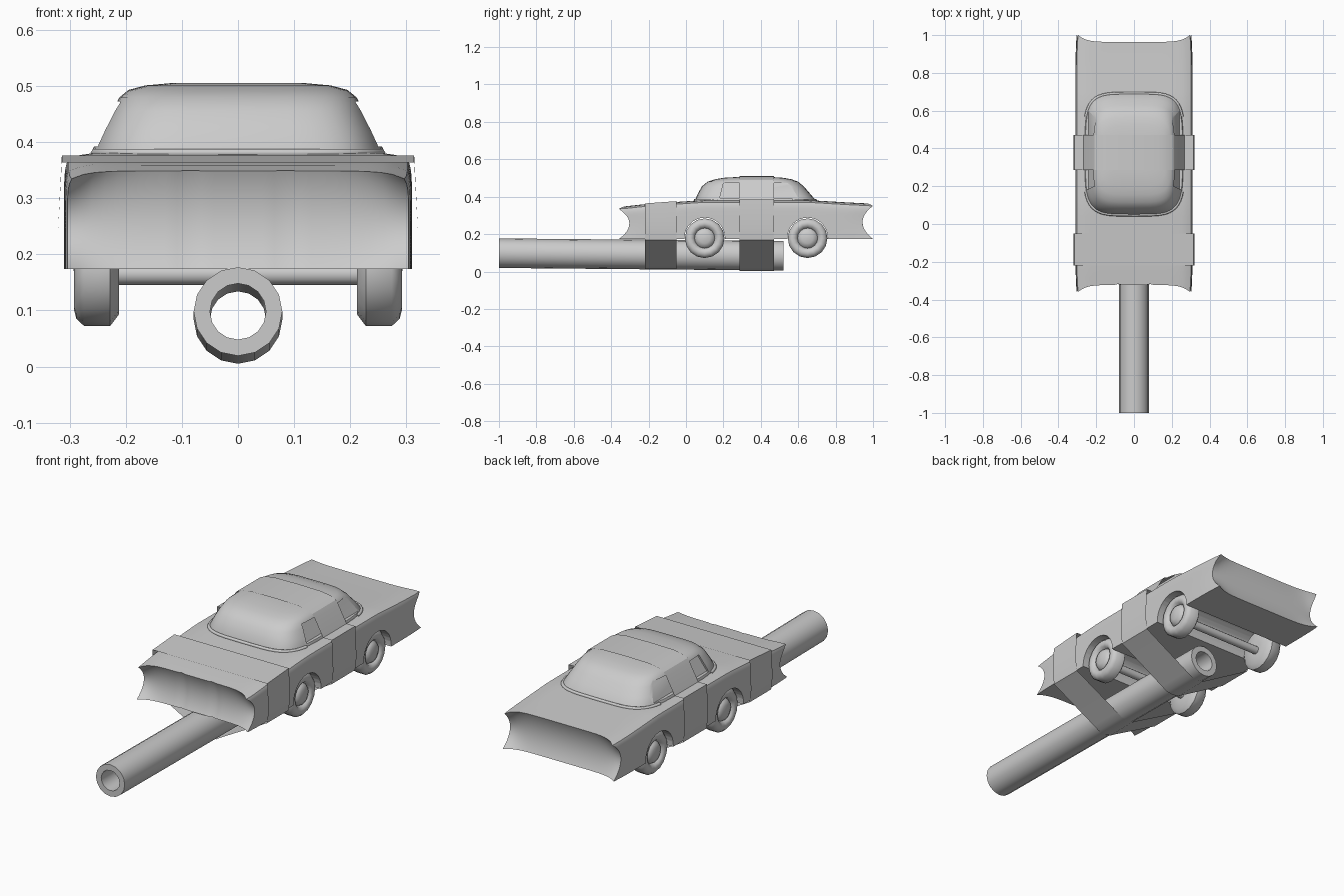
import bpy, bmesh, math
from mathutils import Matrix, Vector

if "Cube" in bpy.data.objects:
    bpy.data.objects.remove(bpy.data.objects["Cube"])


def finish(name, bm, angle=35, recalc=True):
    if recalc:
        bmesh.ops.recalc_face_normals(bm, faces=bm.faces)
    me = bpy.data.meshes.new(name)
    bm.to_mesh(me)
    bm.free()
    ob = bpy.data.objects.new(name, me)
    bpy.context.collection.objects.link(ob)
    smooth(ob, angle)
    return ob


def activate(ob):
    bpy.ops.object.select_all(action='DESELECT')
    ob.select_set(True)
    bpy.context.view_layer.objects.active = ob


def smooth(ob, angle):
    activate(ob)
    bpy.ops.object.shade_smooth_by_angle(angle=math.radians(angle))


def loft(bm, rings, closed=False, caps=False):
    rows = [[bm.verts.new(p) for p in r] for r in rings]
    n = len(rows[0])
    pairs = list(zip(rows, rows[1:]))
    if closed:
        pairs.append((rows[-1], rows[0]))
    for a, b in pairs:
        for i in range(n):
            j = (i + 1) % n
            bm.faces.new((a[i], a[j], b[j], b[i]))
    if caps:
        bm.faces.new(rows[0])
        bm.faces.new(rows[-1])


def cut(ob, cutter):
    cutter.hide_render = True
    mod = ob.modifiers.new("cut", 'BOOLEAN')
    mod.operation = 'DIFFERENCE'
    mod.solver = 'EXACT'
    mod.object = cutter
    activate(ob)
    bpy.ops.object.modifier_apply(modifier="cut")
    bpy.data.objects.remove(cutter, do_unlink=True)


def interp(t, pts):
    for (a, va), (b, vb) in zip(pts, pts[1:]):
        if t <= b:
            return va + (vb - va) * (t - a) / (b - a)
    return pts[-1][1]


def deck(y):
    # height of bonnet, beltline and boot
    return interp(y, [(-0.4, 0.345), (-0.33, 0.348), (-0.22, 0.36), (-0.05, 0.372), (0.1, 0.382),
                      (0.65, 0.382), (0.85, 0.37), (1.01, 0.362)])


def rod(name, p, q, r, seg=16):
    bm = bmesh.new()
    d = Vector(q) - Vector(p)
    m = Matrix.Translation((Vector(p) + Vector(q)) / 2) @ d.to_track_quat('Z', 'Y').to_matrix().to_4x4()
    bmesh.ops.create_cone(bm, cap_ends=True, segments=seg, radius1=r, radius2=r, depth=d.length, matrix=m)
    return finish(name, bm)


# Car body: gridded box shaped into a slab with horned corners and dished ends
bm = bmesh.new()
bmesh.ops.create_cube(bm, size=2)
bmesh.ops.subdivide_edges(bm, edges=bm.edges[:], cuts=27, use_grid_fill=True)
for v in bm.verts:
    u, s, w = v.co
    horn = abs(u) ** 7 * w * w
    dish = 0.02 * w * w + 0.036 * horn
    rear = 0.944 + dish
    front = -0.303 - dish
    if min(abs(abs(u) - 0.29), 9) < 0.03 and s < -0.99:
        front += 0.005
    y = front + (rear - front) * (s + 1) / 2
    top = deck(y) - 0.012 * abs(u) ** 12
    x = 0.31 * u * (1 - 0.025 * max(w, 0) ** 6) * (1 - 0.02 * abs(s) ** 10)
    v.co = (x, y, 0.174 + (top - 0.174) * (w + 1) / 2)
body = finish("car_body", bm, 40)
for y in (0.1, 0.65):
    cut(body, rod("wheel_well_cutter", (-0.5, y, 0.18), (0.5, y, 0.18), 0.108, 32))
smooth(body, 45)

# Cabin: stacked rounded rectangles
bm = bmesh.new()
rings = []
for z, hw, y0, y1 in [(0.36, 0.262, 0.045, 0.70), (0.385, 0.26, 0.05, 0.69), (0.42, 0.243, 0.065, 0.66),
                      (0.455, 0.225, 0.085, 0.63), (0.48, 0.211, 0.115, 0.60), (0.493, 0.195, 0.155, 0.565),
                      (0.501, 0.165, 0.20, 0.52), (0.505, 0.12, 0.27, 0.46)]:
    ring = []
    for i in range(48):
        a = 2 * math.pi * i / 48
        c, s = math.cos(a), math.sin(a)
        ring.append((hw * math.copysign(abs(c) ** 0.45, c),
                     (y0 + y1) / 2 + (y1 - y0) / 2 * math.copysign(abs(s) ** 0.45, s), z))
    rings.append(ring)
loft(bm, rings, caps=True)
cabin = finish("cabin", bm)

# Side window recesses
for side in (-1, 1):
    outline = [(0.18, 0.392, 0.24), (0.62, 0.392, 0.24), (0.56, 0.472, 0.2), (0.2, 0.472, 0.2)]
    bm = bmesh.new()
    loft(bm, [[(side * x, y, z) for y, z, x in outline], [(side * 0.4, y, z) for y, z, x in outline]], caps=True)
    cut(cabin, finish("window_cutter", bm))
smooth(cabin, 35)

# Raised surrounds at the feet of the windscreen and rear window
for name, ends in (("windscreen_rim", (-160, -20)), ("rear_window_rim", (20, 160))):
    cu = bpy.data.curves.new(name, 'CURVE')
    cu.dimensions = '3D'
    cu.bevel_depth = 0.008
    cu.bevel_resolution = 1
    sp = cu.splines.new('POLY')
    sp.points.add(20)
    for i, p in enumerate(sp.points):
        a = math.radians(ends[0] + (ends[1] - ends[0]) * i / 20)
        c, s = math.cos(a), math.sin(a)
        p.co = (0.262 * math.copysign(abs(c) ** 0.45, c),
                0.37 + 0.322 * math.copysign(abs(s) ** 0.45, s), 0.381, 1)
    bpy.context.collection.objects.link(bpy.data.objects.new(name, cu))

# Wheels: lathed tyre with domed hub, plus axles
PROFILE = [(0.213, 0.03), (0.212, 0.085), (0.228, 0.106), (0.274, 0.106), (0.288, 0.093), (0.292, 0.078),
           (0.286, 0.062), (0.272, 0.054), (0.284, 0.046), (0.291, 0.028), (0.293, 0.004)]
for label, y in (("front", 0.1), ("rear", 0.65)):
    for sname, side in (("left", -1), ("right", 1)):
        bm = bmesh.new()
        loft(bm, [[(side * x, y + r * math.cos(math.pi * i / 8), 0.178 + r * math.sin(math.pi * i / 8))
                   for i in range(16)] for x, r in PROFILE], caps=True)
        finish(f"{label}_{sname}_wheel", bm, 50)
    rod(f"{label}_axle", (-0.25, y, 0.165), (0.25, y, 0.165), 0.02, 12)

# Hollow tube under the car, tilted slightly down to the rear
bm = bmesh.new()
rings = []
for y, z, r in [(-1, 0.098, 0.079), (0.52, 0.084, 0.079), (0.52, 0.084, 0.05), (-1, 0.098, 0.05)]:
    rings.append([(r * math.cos(math.pi * i / 8), y, z + r * math.sin(math.pi * i / 8)) for i in range(16)])
loft(bm, rings, closed=True)
finish("tube", bm)


# Straps: thin ribbons round the car and under the tube
def strap(name, y0, y1, top, zlow):
    lower = [(0.321, 0.235), (0.313, 0.168), (0.065, zlow + 0.022), (0.035, zlow + 0.004), (0, zlow)]
    bm = bmesh.new()
    rows = []
    for y in (y0, y1):
        half = [(x, z if z else deck(y) + 0.004) for x, z in top] + lower
        path = half + [(-x, z) for x, z in half[-2:0:-1]]
        rows.append([(x, y, z) for x, z in path])
    loft(bm, rows)
    finish(name, bm, 30)


strap("bonnet_strap", -0.22, -0.05, [(0, 0), (0.2, 0), (0.314, 0)], 0.01)
strap("roof_strap", 0.285, 0.47, [(0, 0.511), (0.13, 0.509), (0.18, 0.501), (0.208, 0.488), (0.222, 0.468),
                                  (0.267, 0.386), (0.314, 0)], 0.003)
